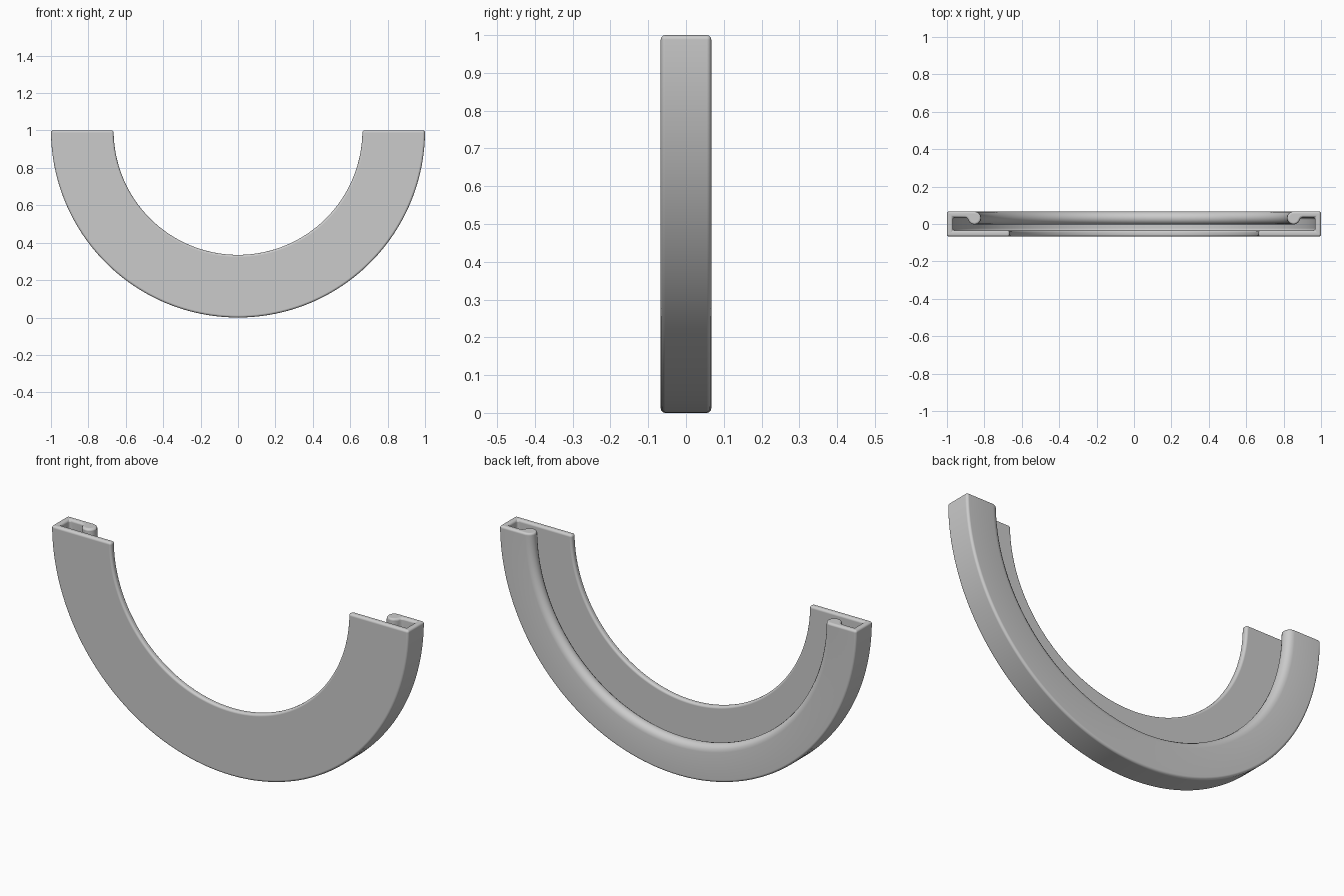
import bpy
import bmesh
from math import sin, cos, pi, radians

cube = bpy.data.objects.get("Cube")
if cube:
    bpy.data.objects.remove(cube, do_unlink=True)

STEPS = 96           # divisions along the half circle
HALF = 0.067         # half of the depth
WALL = 0.032         # sheet thickness
INNER = 0.665        # inner radius of the front plate
BEAD_R, BEAD_POS = 0.035, 0.853

# Material
grey = bpy.data.materials.new("plain grey")
grey.use_nodes = True
colour = (0.6, 0.6, 0.6, 1)
grey.diffuse_color = colour
grey.node_tree.nodes["Principled BSDF"].inputs["Base Color"].default_value = colour

# Cross-section (radius, depth): front plate, outer wall, back lip
section = [(INNER, -HALF), (1, -HALF), (1, HALF)]
# Rolled bead on the edge of the back lip
for i in range(12):
    a = pi / 2 + i * pi / 8
    section.append((BEAD_POS + BEAD_R * cos(a), HALF - BEAD_R + BEAD_R * sin(a)))
# Small fillet into the lip, then the inside of the channel
section += [(0.8895, 0.027), (0.8945, 0.0325), (0.903, HALF - WALL),
            (1 - WALL, HALF - WALL), (1 - WALL, WALL - HALF), (INNER, WALL - HALF)]

# Sweep the section through a half circle
bm = bmesh.new()
rings = []
for s in range(STEPS + 1):
    t = pi * s / STEPS
    rings.append([bm.verts.new((r * cos(t), y, 1 - r * sin(t))) for r, y in section])
n = len(section)
for a, b in zip(rings, rings[1:]):
    for i in range(n):
        j = (i + 1) % n
        bm.faces.new((a[i], a[j], b[j], b[i]))
bm.faces.new(rings[0])
bm.faces.new(rings[-1][::-1])
bmesh.ops.recalc_face_normals(bm, faces=bm.faces[:])
for f in bm.faces:
    f.smooth = True

mesh = bpy.data.meshes.new("half_ring_channel")
bm.to_mesh(mesh)
bm.free()
mesh.materials.append(grey)
channel = bpy.data.objects.new("half_ring_channel", mesh)
bpy.context.collection.objects.link(channel)

# Rounded edges
bevel = channel.modifiers.new("rounded_edges", "BEVEL")
bevel.width = 0.012
bevel.segments = 4
bevel.limit_method = "ANGLE"
bevel.angle_limit = radians(40)
bevel.use_clamp_overlap = False
bevel.harden_normals = True
